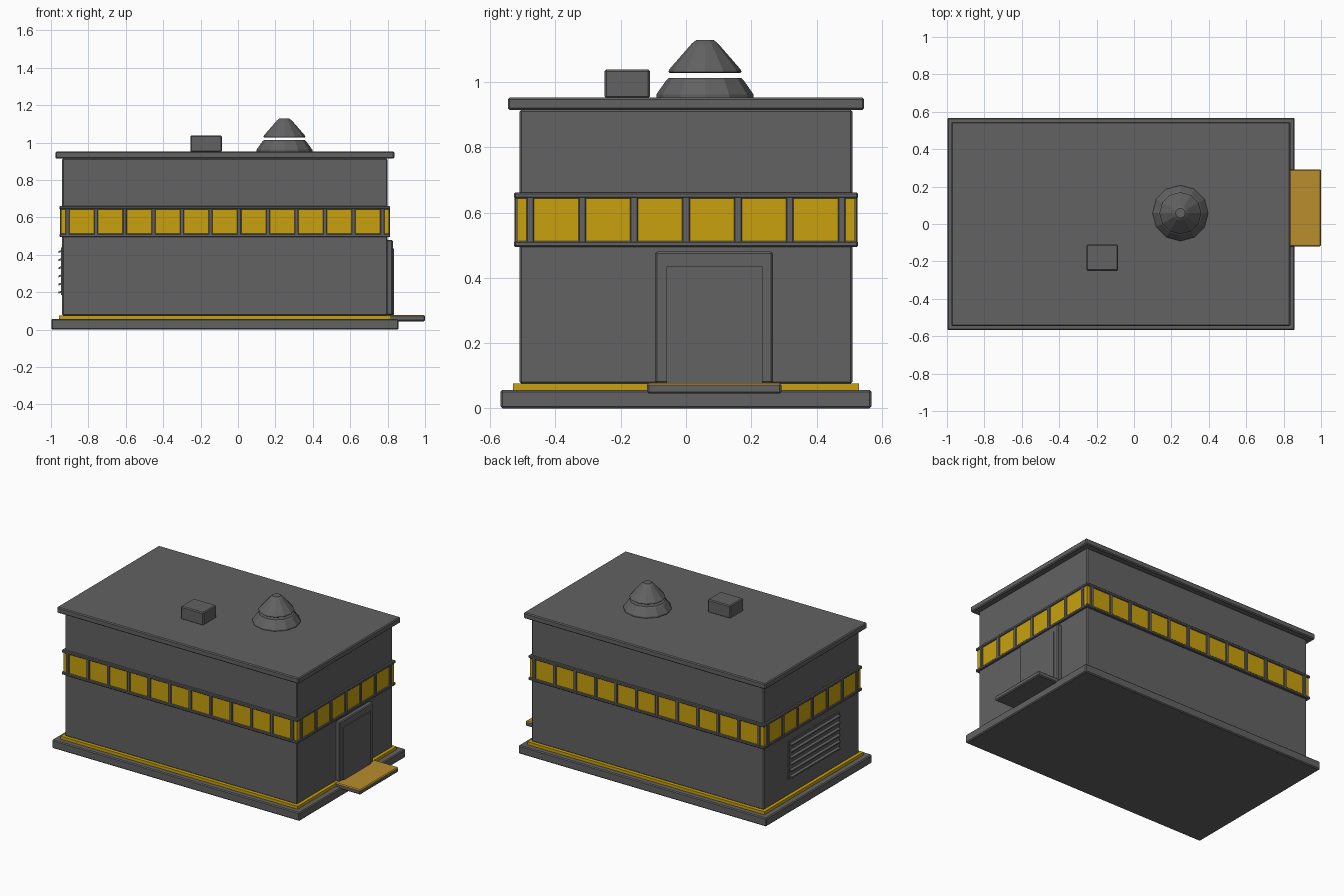
import bpy, bmesh, math

if "Cube" in bpy.data.objects:
    bpy.data.objects.remove(bpy.data.objects["Cube"])


def material(name, rgb):
    m = bpy.data.materials.new(name)
    m.diffuse_color = (*rgb, 1)
    m.use_nodes = True
    m.node_tree.nodes["Principled BSDF"].inputs["Base Color"].default_value = m.diffuse_color
    return m


GREY = material("grey concrete", (0.122, 0.122, 0.125))
YELLOW = material("yellow light", (0.58, 0.355, 0.004))
ORANGE = material("orange mat", (0.48, 0.27, 0.027))
CX = -0.07  # centre of the building along x


def finish(bm, name, *mats):
    bmesh.ops.recalc_face_normals(bm, faces=bm.faces)
    me = bpy.data.meshes.new(name)
    bm.to_mesh(me)
    bm.free()
    for m in mats:
        me.materials.append(m)
    ob = bpy.data.objects.new(name, me)
    bpy.context.collection.objects.link(ob)
    return ob


def add_box(bm, x, y, z):
    """Add a box given (min, max) ranges."""
    verts = bmesh.ops.create_cube(bm, size=1)["verts"]
    for v in verts:
        for i, (a, b) in enumerate((x, y, z)):
            v.co[i] = (a + b) / 2 + v.co[i] * (b - a)
    return verts


def box(name, x, y, z, mat=GREY, bevel=0.006):
    bm = bmesh.new()
    add_box(bm, x, y, z)
    if bevel:
        bmesh.ops.bevel(bm, geom=bm.edges[:], offset=bevel, segments=1,
                        affect='EDGES', profile=0.5)
    return finish(bm, name, mat)


def slab(name, hx, hy, z, mat=GREY, bevel=0.006):
    return box(name, (CX - hx, CX + hx), (-hy, hy), z, mat, bevel)


def lathe(name, centre, profile, sides=12):
    """Revolve (radius, z) points and cap both ends."""
    bm = bmesh.new()
    rings = [[bm.verts.new((centre[0] + r * math.cos(2 * math.pi * i / sides),
                            centre[1] + r * math.sin(2 * math.pi * i / sides), z))
              for i in range(sides)] for r, z in profile]
    for a, b in zip(rings, rings[1:]):
        for i in range(sides):
            j = (i + 1) % sides
            bm.faces.new((a[i], a[j], b[j], b[i]))
    bm.faces.new(rings[0])
    bm.faces.new(rings[-1])
    return finish(bm, name, GREY)


# Main body
slab("foundation", 0.928, 0.568, (0, 0.057))
slab("base_light_strip", 0.888, 0.53, (0.055, 0.077), YELLOW, 0)
slab("walls", 0.87, 0.51, (0.075, 0.915))
slab("roof", 0.906, 0.546, (0.914, 0.953))

# Window band
slab("window_glass", 0.876, 0.518, (0.505, 0.65), YELLOW, 0)
slab("window_rail_lower", 0.884, 0.527, (0.495, 0.513), GREY, 0.004)
slab("window_rail_upper", 0.884, 0.527, (0.643, 0.661), GREY, 0.004)
bm = bmesh.new()
for s in (-1, 1):
    for i in range(12):
        x = CX + (i - 5.5) * 0.153
        add_box(bm, (x - 0.011, x + 0.011), sorted((s * 0.505, s * 0.526)), (0.505, 0.65))
    for i in range(7):
        y = (i - 3) * 0.159
        add_box(bm, sorted((CX + s * 0.865, CX + s * 0.883)), (y - 0.012, y + 0.012), (0.505, 0.65))
bmesh.ops.bevel(bm, geom=bm.edges[:], offset=0.003, segments=1, affect='EDGES', profile=0.5)
finish(bm, "window_mullions", GREY)

# Doorway on the right side
box("door_frame", (0.78, 0.828), (-0.095, 0.267), (0.077, 0.48))
box("door_panel", (0.80, 0.833), (-0.06, 0.234), (0.077, 0.435), GREY, 0)

# Entrance step: the upward face is orange
step = box("entrance_step", (0.79, 1.0), (-0.12, 0.292), (0.045, 0.078))
step.data.materials.append(ORANGE)
for p in step.data.polygons:
    if p.normal.z > 0.5:
        p.material_index = 1

# Louvred vent on the left side
box("vent_panel", (-0.946, -0.93), (-0.29, 0.25), (0.185, 0.44), GREY, 0)
bm = bmesh.new()
for i in range(6):
    z = 0.205 + i * 0.0435
    for v in add_box(bm, (-0.961, -0.94), (-0.28, 0.24), (z - 0.005, z + 0.005)):
        if v.co.x < -0.95:
            v.co.z -= 0.008
finish(bm, "vent_slats", GREY)

# Rooftop equipment
box("roof_unit", (-0.255, -0.085), (-0.25, -0.11), (0.95, 1.038))
lathe("ventilator_base", (0.248, 0.058),
      [(0.149, 0.95), (0.149, 0.962), (0.118, 1.006), (0.11, 1.013)])
lathe("ventilator_cap", (0.248, 0.058),
      [(0.108, 1.028), (0.112, 1.031), (0.109, 1.039), (0.04, 1.118), (0.026, 1.129)])
